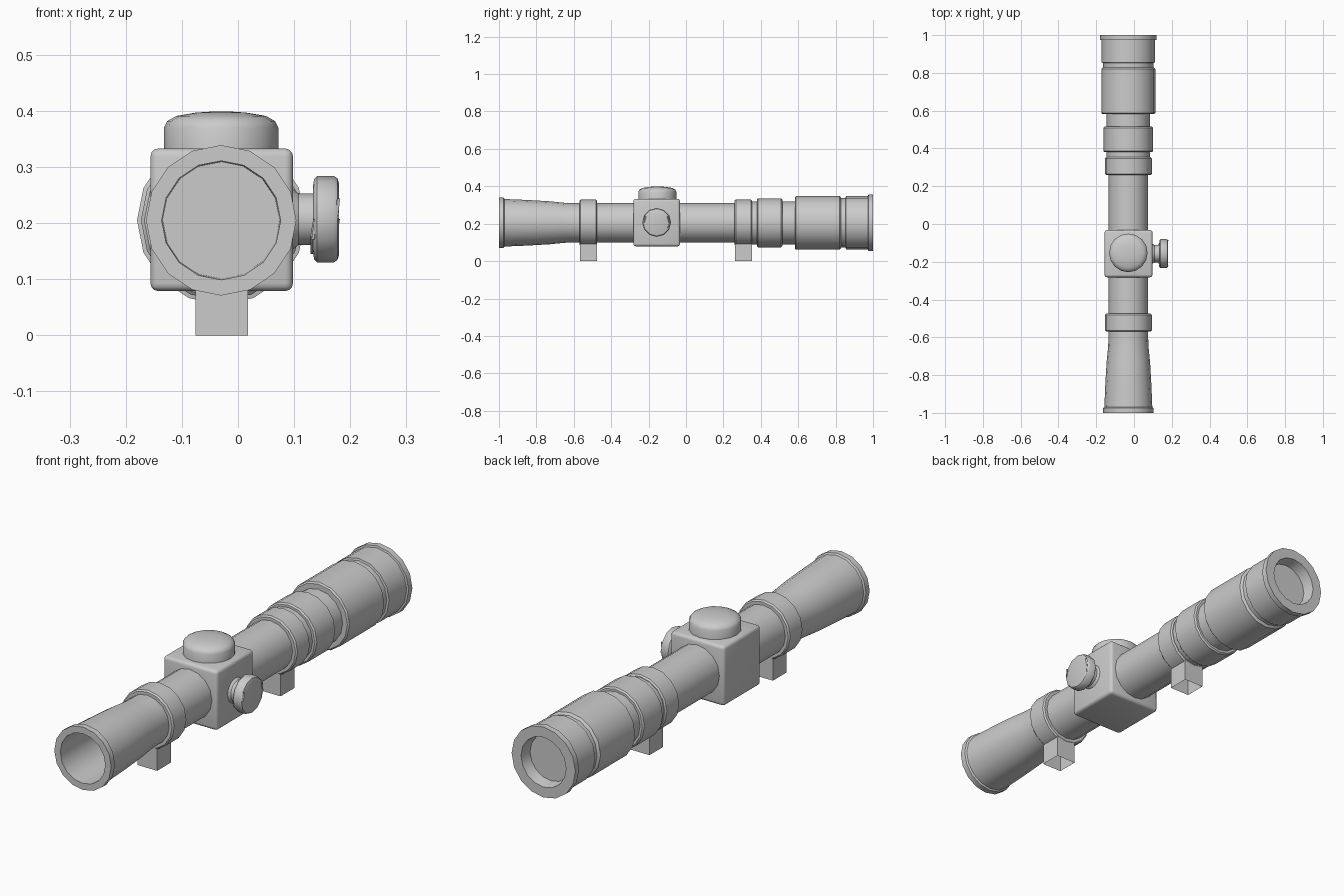
import bpy, bmesh, math
from mathutils import Matrix, Vector

if "Cube" in bpy.data.objects:
    bpy.data.objects.remove(bpy.data.objects["Cube"], do_unlink=True)

AX, AZ = -0.03, 0.205      # optical axis
TURRET_Y = -0.157

metal = bpy.data.materials.new("plain_grey")
metal.use_nodes = True
grey = (0.6, 0.6, 0.6, 1)
metal.diffuse_color = grey
metal.node_tree.nodes["Principled BSDF"].inputs["Base Color"].default_value = grey


def finish(name, bm, angle=35):
    mesh = bpy.data.meshes.new(name)
    bm.to_mesh(mesh)
    bm.free()
    mesh.materials.append(metal)
    ob = bpy.data.objects.new(name, mesh)
    bpy.context.collection.objects.link(ob)
    bpy.ops.object.select_all(action='DESELECT')
    ob.select_set(True)
    bpy.context.view_layer.objects.active = ob
    bpy.ops.object.shade_smooth_by_angle(angle=math.radians(angle))
    return ob


def lathe(profile, direction, origin, sides=16):
    """Closed solid of revolution; profile is (distance along axis, radius)."""
    bm = bmesh.new()
    rings = []
    for d, r in profile:
        rings.append([bm.verts.new((r * math.cos(math.tau * i / sides),
                                    r * math.sin(math.tau * i / sides), d))
                      for i in range(sides)])
    for a, b in zip(rings, rings[1:]):
        for i in range(sides):
            j = (i + 1) % sides
            bm.faces.new((a[i], a[j], b[j], b[i]))
    bm.faces.new(rings[0])
    bm.faces.new(rings[-1])
    bmesh.ops.recalc_face_normals(bm, faces=bm.faces)
    turn = Vector((0, 0, 1)).rotation_difference(Vector(direction)).to_matrix().to_4x4()
    bm.transform(Matrix.Translation(origin) @ turn)
    return bm


def along_scope(name, profile):
    return finish(name, lathe(profile, (0, 1, 0), (AX, 0, AZ)))


def band(y0, y1, r, b=0.006):
    return [(y0, r - b), (y0 + b, r), (y1 - b, r), (y1, r - b)]


# Front bell with its deep open bore
along_scope("objective_bell", [
    (-0.7, 0.104), (-1, 0.106), (-1, 0.134), (-0.975, 0.134), (-0.97, 0.127),
    (-0.85, 0.122), (-0.73, 0.115), (-0.65, 0.107), (-0.6, 0.105), (-0.56, 0.105)])

# Main tube and the raised collars
along_scope("main_tube", [(-0.6, 0.105), (0.4, 0.105)])
along_scope("zoom_neck", band(0.35, 0.4, 0.115, 0.003))
along_scope("zoom_ring", band(0.38, 0.515, 0.131))
along_scope("eyepiece_neck", [(0.5, 0.115), (0.6, 0.115)])

# Eyepiece with a groove, end rim and shallow recessed lens
along_scope("eyepiece", band(0.582, 0.827, 0.143) + [
    (0.829, 0.133), (0.853, 0.133), (0.855, 0.142), (0.973, 0.142),
    (0.975, 0.15), (1, 0.15), (1, 0.106), (0.95, 0.098)])

# Two mounts, each a ring and a foot open underneath
for label, y in (("front", -0.522), ("rear", 0.307)):
    along_scope(label + "_mount_ring", band(y - 0.047, y + 0.047, 0.124))
    bm = bmesh.new()
    bmesh.ops.create_cube(bm, size=1)
    bm.transform(Matrix.Translation((-0.029, y, 0.055)) @ Matrix.Diagonal((0.093, 0.092, 0.11, 1)))
    under = [f for f in bm.faces if f.normal.z < -0.5]
    bmesh.ops.delete(bm, geom=under, context='FACES_ONLY')
    finish(label + "_mount_foot", bm)

# Turret block with rounded edges
bm = bmesh.new()
bmesh.ops.create_cube(bm, size=1)
bm.transform(Matrix.Translation((AX + 0.001, TURRET_Y, 0.206)) @ Matrix.Diagonal((0.254, 0.25, 0.254, 1)))
bmesh.ops.bevel(bm, geom=bm.edges[:], offset=0.014, segments=3, profile=0.5, affect='EDGES')
finish("turret_block", bm, 40)

# Domed cap on top
finish("top_cap", lathe([(0.32, 0.102), (0.37, 0.102), (0.382, 0.096), (0.391, 0.08),
                         (0.397, 0.045), (0.399, 0.015)],
                        (0, 0, 1), (AX, TURRET_Y + 0.004, 0)), 40)

# Side knob on a flared stem, with six square grips pressed into its edge
side = (0, TURRET_Y, AZ + 0.002)
finish("side_stem", lathe([(0.09, 0.056), (0.1, 0.052), (0.108, 0.046), (0.14, 0.046)],
                          (1, 0, 0), side))
bm = lathe([(0.134, 0.062), (0.136, 0.072), (0.141, 0.077), (0.171, 0.077),
            (0.177, 0.073), (0.18, 0.064)], (1, 0, 0), side, 12)
rim = [f for f in bm.faces if abs(f.normal.x) < 0.1]
rim.sort(key=lambda f: math.atan2(f.calc_center_median().z - side[2],
                                  f.calc_center_median().y - side[1]))
bmesh.ops.inset_individual(bm, faces=rim[::2], thickness=0.005, depth=0)
bmesh.ops.inset_individual(bm, faces=rim[::2], thickness=0.0005, depth=-0.005)
finish("side_knob", bm)
